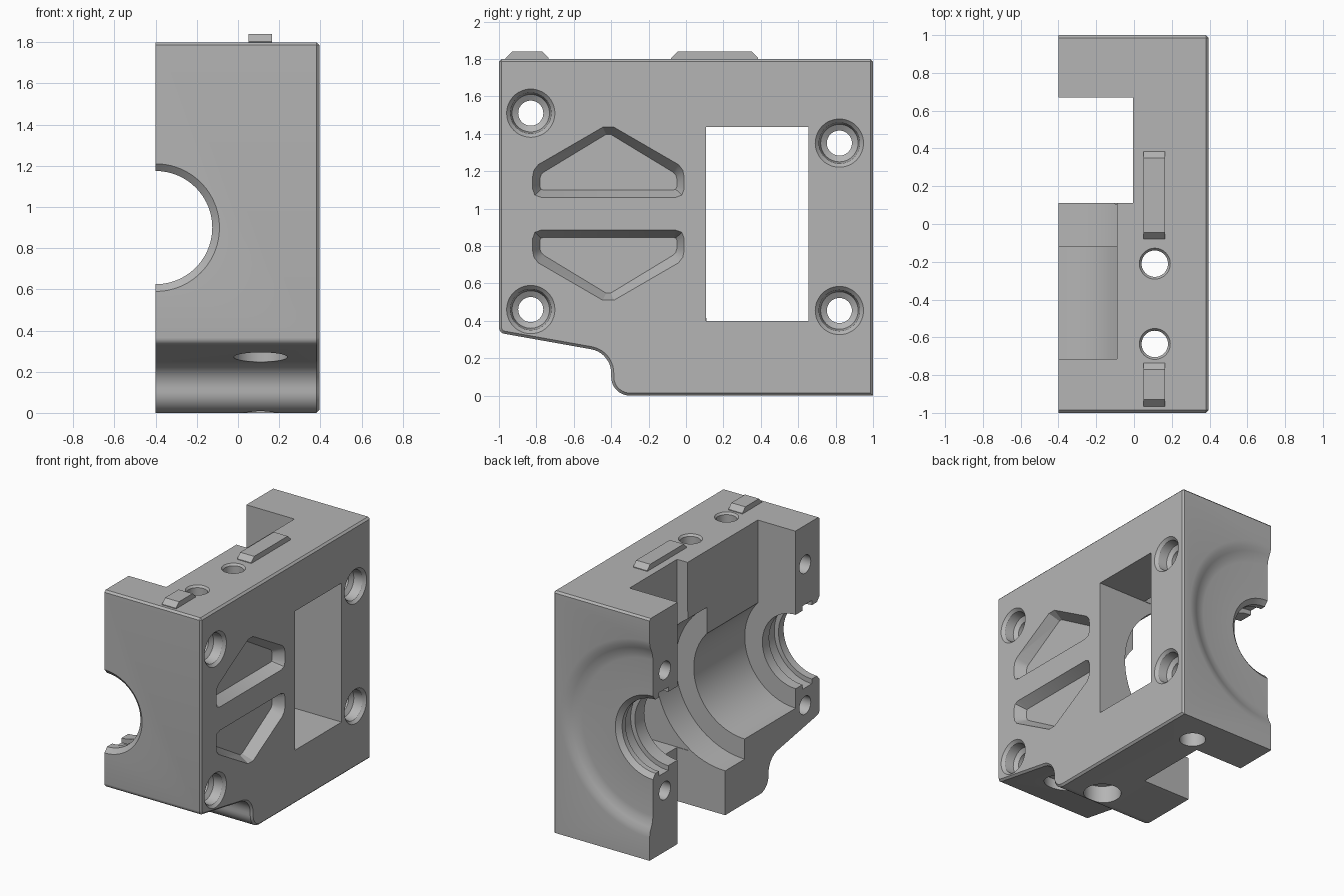
import bpy, bmesh, math

cube = bpy.data.objects.get("Cube")
if cube:
    bpy.data.objects.remove(cube, do_unlink=True)

grey = bpy.data.materials.new("plain_grey")
grey.use_nodes = True
colour = (0.46, 0.46, 0.46, 1)
grey.diffuse_color = colour
grey.node_tree.nodes["Principled BSDF"].inputs["Base Color"].default_value = colour


def loft(name, loops, bevel_rule=None):
    """Closed solid through a list of equal-length loops of 3D points."""
    bm = bmesh.new()
    rings = [[bm.verts.new(p) for p in loop] for loop in loops]
    n = len(rings[0])
    for a, b in zip(rings, rings[1:]):
        for i in range(n):
            j = (i + 1) % n
            bm.faces.new((a[i], a[j], b[j], b[i]))
    bm.faces.new(rings[0])
    bm.faces.new(rings[-1])
    bmesh.ops.recalc_face_normals(bm, faces=bm.faces[:])
    if bevel_rule:
        edges = [e for e in bm.edges if bevel_rule(*[v.co for v in e.verts])]
        bmesh.ops.bevel(bm, geom=edges, offset=0.014, segments=1,
                        affect='EDGES', clamp_overlap=True)
    mesh = bpy.data.meshes.new(name)
    bm.to_mesh(mesh)
    bm.free()
    mesh.materials.append(grey)
    obj = bpy.data.objects.new(name, mesh)
    bpy.context.collection.objects.link(obj)
    return obj


def box(name, x0, x1, y0, y1, z0, z1):
    return loft(name, [[(x0, y0, z), (x1, y0, z), (x1, y1, z), (x0, y1, z)]
                       for z in (z0, z1)])


def lathe(name, axis, centre, profile, steps=48):
    """Spin (position, radius) pairs about a line parallel to an axis."""
    k = "xyz".index(axis)
    loops = []
    for t, r in profile:
        loop = []
        for i in range(steps):
            a = 2 * math.pi * i / steps
            p = list(centre)
            p[k] = t
            p[(k + 1) % 3] += r * math.cos(a)
            p[(k + 2) % 3] += r * math.sin(a)
            loop.append(p)
        loops.append(loop)
    return loft(name, loops)


def arc(cy, cz, r, start, end, steps=10):
    angles = [math.radians(start + (end - start) * i / steps) for i in range(steps + 1)]
    return [(cy + r * math.cos(a), cz + r * math.sin(a)) for a in angles]


# Housing block: side outline with the stepped, rounded underside
outline = [(-1, 1.8)]
outline += arc(-0.965, 0.365, 0.035, 180, 260, 5)
outline += arc(-0.53, 0.12, 0.13, 80, 0)
outline += arc(-0.3, 0.1, 0.1, 180, 270)
outline += [(1, 0), (1, 1.8)]


def outer_rim(a, b):
    cap = a.x > 0.3 and b.x > 0.3
    top = min(a.z, b.z) > 1.7 and abs(a.y - b.y) < 0.1
    return cap or top


housing = loft("housing", [[(x, y, z) for y, z in outline] for x in (-0.4, 0.395)],
               outer_rim)

cutters = []

# Stepped half bore with seal grooves, chamber and shallow rear dish
bore = [(-1.1, 0.31), (-1, 0.31), (-0.97, 0.275), (-0.91, 0.275), (-0.91, 0.31),
        (-0.8, 0.31), (-0.8, 0.275), (-0.72, 0.275), (-0.72, 0.42), (-0.12, 0.42),
        (-0.12, 0.57), (0.2, 0.57), (0.2, 0.275), (0.78, 0.275), (0.78, 0.31),
        (0.89, 0.31), (0.89, 0.275), (0.93, 0.275), (0.96, 0.31), (0.96, 0.58),
        (0.965, 0.62), (0.98, 0.66), (0.994, 0.69), (1.0, 0.73), (1.1, 0.73)]
cutters.append(lathe("bore_cutter", "y", (-0.4, 0, 0.9), bore, 96))

# Slot, chamber opening and side window
cutters.append(box("slot_cutter", -0.6, -0.004, 0.11, 0.67, -0.2, 2))
cutters.append(box("chamber_opening_cutter", -0.61, -0.09, -0.716, 0.3, 0.9, 2.1))
cutters.append(box("window_cutter", -0.1, 0.6, 0.106, 0.655, 0.4, 1.435))

# Countersunk cross bolt holes
for y, z in ((-0.83, 1.51), (-0.83, 0.46), (0.82, 1.35), (0.82, 0.455)):
    cutters.append(lathe("cross_bolt_cutter", "x", (0, y, z),
                         [(-0.6, 0.067), (0.29, 0.067), (0.31, 0.1),
                          (0.375, 0.11), (0.396, 0.13), (0.6, 0.13)]))

# Upright bolt holes, counterbored below
for y, seat in ((-0.21, 0.13), (-0.635, 0.37)):
    cutters.append(lathe("upright_bolt_cutter", "z", (0.11, y, 0),
                         [(-0.2, 0.13), (seat, 0.13), (seat, 0.07), (1.785, 0.07),
                          (1.8, 0.082), (2, 0.082)]))
cutters.append(lathe("blind_hole_cutter", "z", (0.11, 0.76, 0),
                     [(-0.2, 0.09), (0.2, 0.09)]))

# Pair of tapered triangular pockets, one flipped
rim = [(0.03, 0.375), (0.375, 0.175), (0.398, 0.145), (0.405, 0.11),
       (0.405, 0.045), (0.393, 0.012), (0.36, 0)]
floor = [(0.012, 0.337), (0.345, 0.135), (0.36, 0.12), (0.366, 0.1),
         (0.366, 0.055), (0.36, 0.043), (0.35, 0.04)]


def pocket_loop(x, half, base, flip):
    full = half + [(-u, v) for u, v in reversed(half)]
    return [(x, u - 0.415, base + flip * v) for u, v in full]


for base, flip in ((1.06, 1), (0.885, -1)):
    cutters.append(loft("pocket_cutter", [pocket_loop(0.5, rim, base, flip),
                                          pocket_loop(0.395, rim, base, flip),
                                          pocket_loop(0.315, floor, base, flip)]))

# Cut everything out of the block
for cutter in cutters:
    cutter.hide_render = True
    mod = housing.modifiers.new("cut", 'BOOLEAN')
    mod.operation = 'DIFFERENCE'
    mod.solver = 'EXACT'
    mod.object = cutter
    bpy.context.view_layer.update()
    graph = bpy.context.evaluated_depsgraph_get()
    mesh = bpy.data.meshes.new_from_object(housing.evaluated_get(graph))
    housing.modifiers.clear()
    housing.data = mesh
    bpy.data.objects.remove(cutter, do_unlink=True)

# Raised pads on the top with sloping ends
for name, y0, y1 in (("long_top_pad", -0.08, 0.385), ("short_top_pad", -0.965, -0.735)):
    loft(name, [[(0.05, y0 + s, z), (0.165, y0 + s, z), (0.165, y1 - s, z), (0.05, y1 - s, z)]
                for s, z in ((0, 1.79), (0, 1.805), (0.035, 1.84))])

# Smooth the round surfaces only
bpy.ops.object.select_all(action='DESELECT')
housing.select_set(True)
bpy.context.view_layer.objects.active = housing
bpy.ops.object.shade_smooth_by_angle(angle=math.radians(25))
